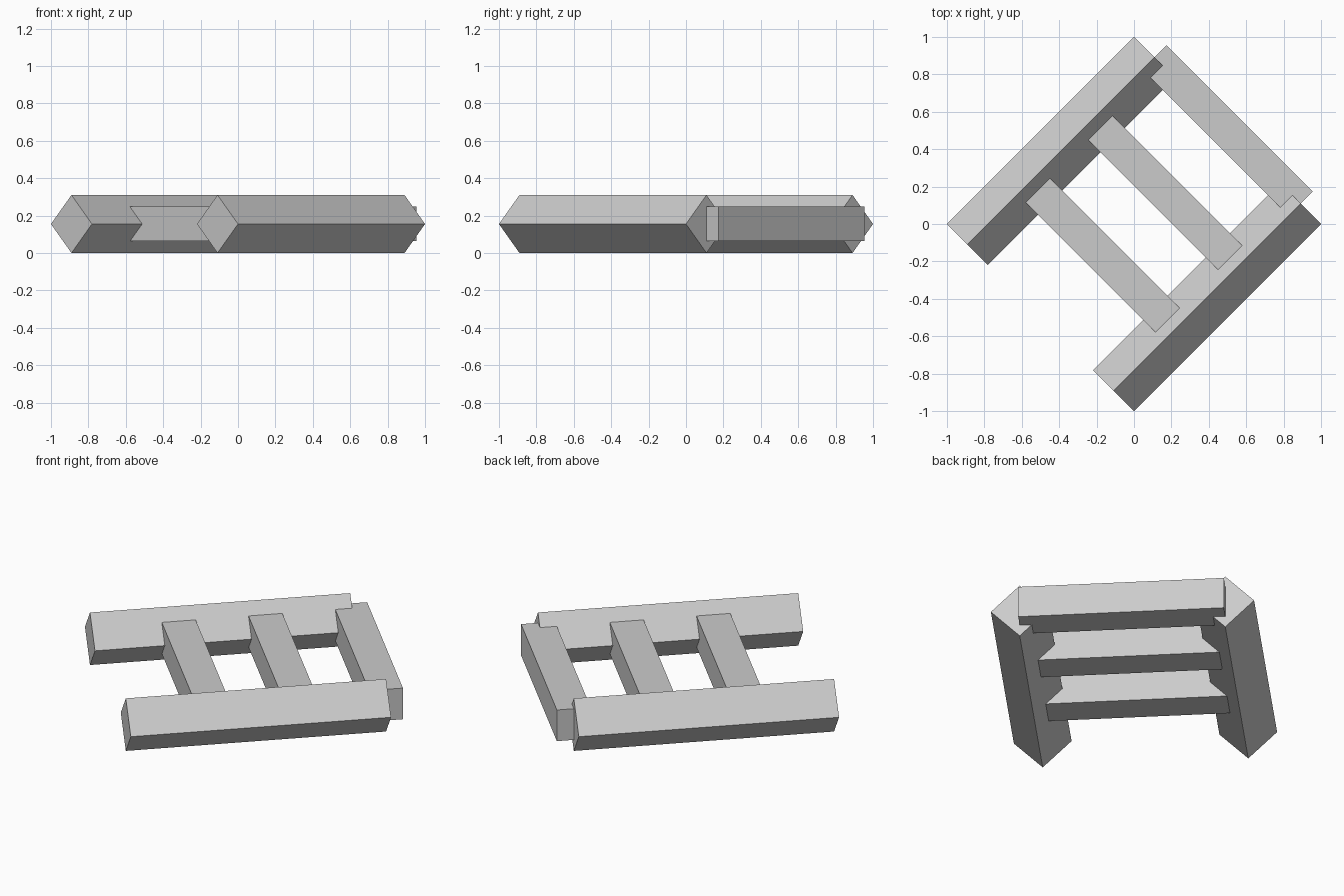
import bpy
from math import pi, sqrt
from mathutils import Matrix

if "Cube" in bpy.data.objects:
    bpy.data.objects.remove(bpy.data.objects["Cube"])

grey = bpy.data.materials.new("plain grey")
grey.diffuse_color = (0.6, 0.6, 0.6, 1)
grey.use_nodes = True
grey.node_tree.nodes["Principled BSDF"].inputs["Base Color"].default_value = grey.diffuse_color

HALF = sqrt(0.5)        # half length of a rail
RAIL_R = 0.155          # half diagonal of the diamond rail section
RAIL_V = HALF - RAIL_R  # distance of rail axis from the centre line
RUNG = 0.184            # rung thickness
turn = Matrix.Rotation(pi / 4, 4, 'Z')  # the ladder lies diagonally


def beam(name, location, size, roll=0.0):
    """Box beam placed in ladder space, with its vertices baked."""
    bpy.ops.mesh.primitive_cube_add(size=1)
    ob = bpy.context.object
    ob.name = name
    ob.data.transform(turn @ Matrix.Translation(location)
                      @ Matrix.Rotation(roll, 4, 'X')
                      @ Matrix.Diagonal((*size, 1)))
    ob.data.materials.append(grey)


# Two side rails standing on edge
side = RAIL_R * sqrt(2)
for name, s in (("left_rail", 1), ("right_rail", -1)):
    beam(name, (0, s * RAIL_V, RAIL_R), (2 * HALF, side, side), pi / 4)

# Three evenly spaced rungs, the last flush with the rail ends' centre
for i in range(3):
    u = -HALF + (i + 1) * 2 * HALF / 3
    beam(f"rung_{i + 1}", (u, 0, 0.157), (RUNG, 2 * RAIL_V, RUNG))
